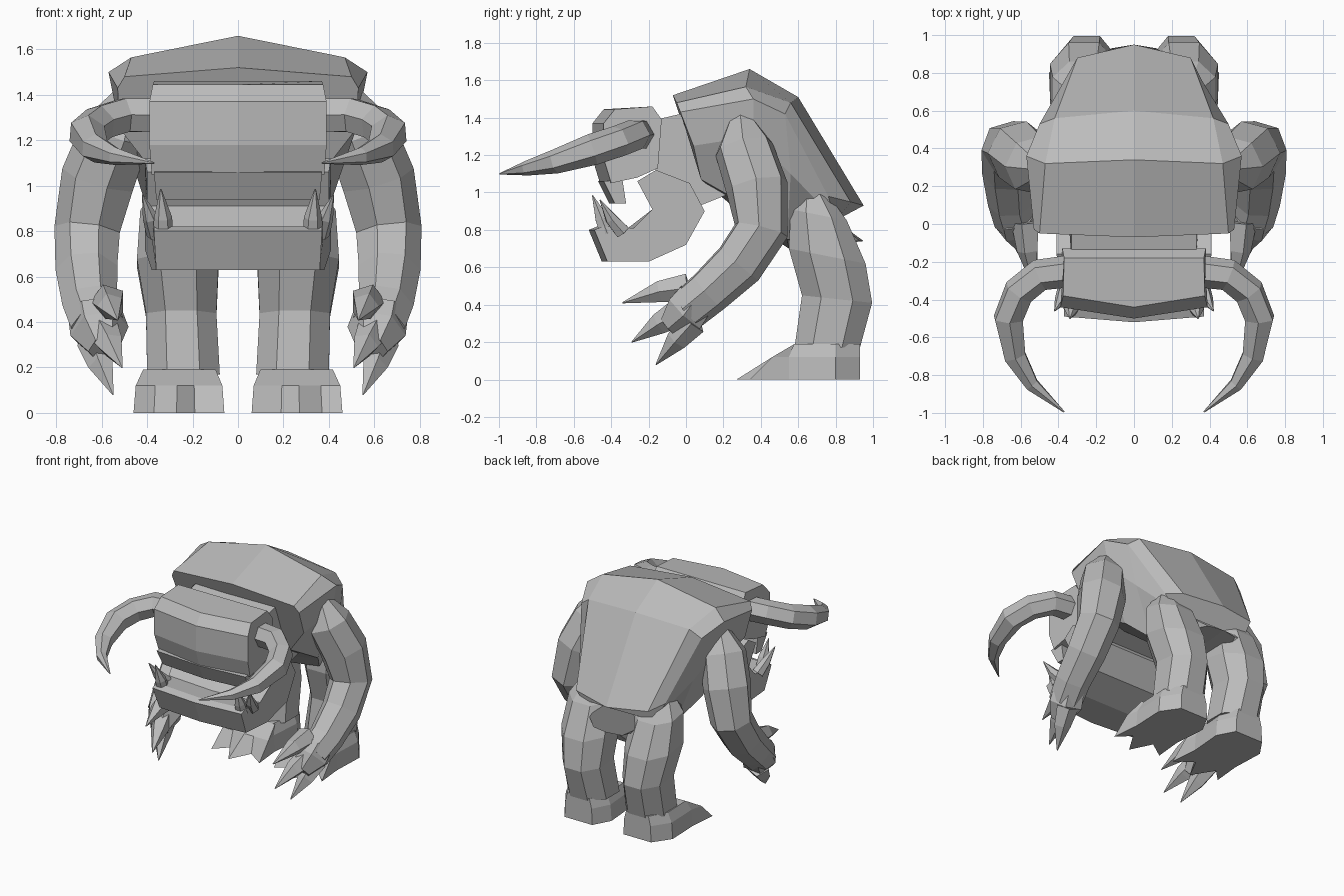
import bpy, bmesh, math
from mathutils import Vector

if "Cube" in bpy.data.objects:
    bpy.data.objects.remove(bpy.data.objects["Cube"])

grey = bpy.data.materials.new("stone grey")
grey.use_nodes = True
grey.diffuse_color = (0.5, 0.5, 0.5, 1)
for node in grey.node_tree.nodes:
    if node.type == 'BSDF_PRINCIPLED':
        node.inputs["Base Color"].default_value = (0.5, 0.5, 0.5, 1)
        node.inputs["Roughness"].default_value = 0.8


def loft(name, rings, mirror=False):
    """Skin equal-length rings of points, cap both ends, optionally mirror in x."""
    bm = bmesh.new()
    loops = [[bm.verts.new(p) for p in ring] for ring in rings]
    n = len(loops[0])
    for a, b in zip(loops, loops[1:]):
        for i in range(n):
            j = (i + 1) % n
            bm.faces.new((a[i], a[j], b[j], b[i]))
    bm.faces.new(loops[0][::-1])
    bm.faces.new(loops[-1])
    bmesh.ops.recalc_face_normals(bm, faces=bm.faces)
    mesh = bpy.data.meshes.new(name)
    bm.to_mesh(mesh)
    bm.free()
    mesh.materials.append(grey)
    obj = bpy.data.objects.new(name, mesh)
    bpy.context.collection.objects.link(obj)
    if mirror:
        obj.modifiers.new("Mirror", 'MIRROR')
    return obj


def tube(name, path, radii, sides=6):
    """Mirrored limb: a faceted tube through the path with varying radius."""
    pts = [Vector(p) for p in path]
    side = Vector((1, 0, 0))
    rings = []
    for k, p in enumerate(pts):
        t = (pts[min(k + 1, len(pts) - 1)] - pts[max(k - 1, 0)]).normalized()
        if k == 0 and abs(t.x) > 0.8:
            side = Vector((0, 1, 0))
        side = (side - t * side.dot(t)).normalized()
        up = t.cross(side)
        angles = [2 * math.pi * i / sides for i in range(sides)]
        rings.append([p + radii[k] * (side * math.cos(a) + up * math.sin(a)) for a in angles])
    return loft(name, rings, True)


def slab(name, profile, bow):
    """Side profile of (y, z, half width) spread across x; front bows out in the middle."""
    rings = []
    for s in (-1, 0, 1):
        rings.append([(s * w, y + (bow if s and y < -0.3 else 0), z) for y, z, w in profile])
    return loft(name, rings)


# Hunched body shell: half sections from spine to belly
sections = [
    [(0, -.07, 1.52), (.50, -.05, 1.48), (.53, -.03, 1.43), (.52, .04, 1.25), (.38, .08, 1.07), (0, .20, .97)],
    [(0, .34, 1.66), (.47, .32, 1.565), (.57, .36, 1.50), (.53, .36, 1.30), (.40, .38, .90), (0, .40, .80)],
    [(0, .60, 1.51), (.42, .56, 1.48), (.50, .53, 1.42), (.45, .56, 1.10), (.30, .54, .75), (0, .55, .70)],
    [(0, .95, .93), (.30, .88, .95), (.36, .76, .98), (.30, .80, .85), (.12, .93, .74), (0, .95, .74)],
]
loft("body", [h + [(-x, y, z) for x, y, z in h[-2:0:-1]] for h in sections])

# Neck, head, lip and hooked jaw
slab("neck", [(-.2, 1.38, .33), (-.03, 1.42, .33), (.2, 1.45, .36), (.25, 1.0, .36),
              (.05, .92, .33), (-.16, 1.1, .33)], 0)
slab("head", [(-.5, 1.37, .39), (-.44, 1.445, .375), (-.18, 1.46, .37), (-.13, 1.39, .38),
              (-.15, 1.13, .38), (-.26, 1.08, .38), (-.46, 1.05, .38), (-.5, 1.18, .39)], .06)
slab("upper_lip", [(-.47, 1.06, .37), (-.41, .94, .36), (-.35, .94, .36), (-.37, 1.07, .36)], .03)
slab("jaw", [(-.52, .80, .37), (-.45, .63, .36), (-.2, .63, .38), (0, .72, .41), (.1, .9, .41),
             (.02, 1.05, .41), (-.16, 1.12, .41), (-.26, 1.06, .40), (-.18, .91, .40),
             (-.31, .81, .38), (-.47, .82, .37)], .03)

# Horns and tusks
tube("horns", [(.34, -.25, 1.31), (.50, -.27, 1.31), (.61, -.36, 1.275), (.665, -.50, 1.23),
               (.63, -.70, 1.165), (.54, -.85, 1.13), (.37, -.995, 1.10)],
     [.085, .085, .085, .085, .065, .04, .004])
tube("front_tusks", [(.33, -.42, .78), (.33, -.45, .86), (.34, -.50, .985)], [.045, .04, .003])
tube("side_tusks", [(.36, -.34, .79), (.385, -.40, .86), (.42, -.46, .96)], [.045, .035, .003])

# Arms, hands and claws
tube("arms", [(.48, .29, 1.42), (.53, .31, 1.24), (.61, .38, 1.03), (.66, .40, .80),
              (.665, .28, .62), (.65, .12, .47), (.62, .01, .38)],
     [.05, .16, .17, .15, .14, .125, .12], 7)
tube("hands", [(.63, .06, .44), (.61, .0, .36), (.59, -.09, .28)], [.12, .13, .07])
claws = [
    ((.57, .01, .49), (.56, -.14, .47), (.53, -.34, .41)),
    ((.60, -.02, .37), (.56, -.14, .30), (.51, -.29, .20)),
    ((.63, .04, .31), (.60, -.05, .21), (.55, -.16, .08)),
]
for number, path in enumerate(claws, 1):
    tube("claws_%d" % number, path, [.08, .06, .003], 5)

# Legs: octagonal rings of (x, front, back, half width, z, tilt)
leg_rings = []
for x, front, back, half, z, tilt in [
    (.26, .60, .76, .10, .99, .0), (.27, .56, .86, .16, .88, -.03),
    (.265, .55, .96, .18, .66, -.04), (.25, .62, .995, .155, .43, -.02),
    (.24, .58, .93, .16, .17, .0),
]:
    mid, depth = (front + back) / 2, (back - front) / 2
    leg_rings.append([(x + half * cx, mid + depth * cy, z + tilt * cy) for cx, cy in
                      [(.45, -1), (1, -.45), (1, .45), (.45, 1),
                       (-.45, 1), (-1, .45), (-1, -.45), (-.45, -1)]])
loft("legs", leg_rings, True)

# Feet: notched toe outline drawn up to the ankle
sole = [(.13, .93), (.36, .93), (.45, .80), (.44, .55), (.46, .34), (.37, .43),
        (.27, .27), (.19, .43), (.06, .34), (.08, .55), (.06, .80)]
feet = [[(x, y, 0) for x, y in sole]]
for grow, height in ((.85, .12), (.0, .19)):
    ring = []
    for x, y in sole:
        pulled = max(y, .58 - .14 * grow)
        ring.append((.25 + (x - .25) * (.8 + .18 * grow), pulled, height))
    feet.append(ring)
loft("feet", feet, True)
